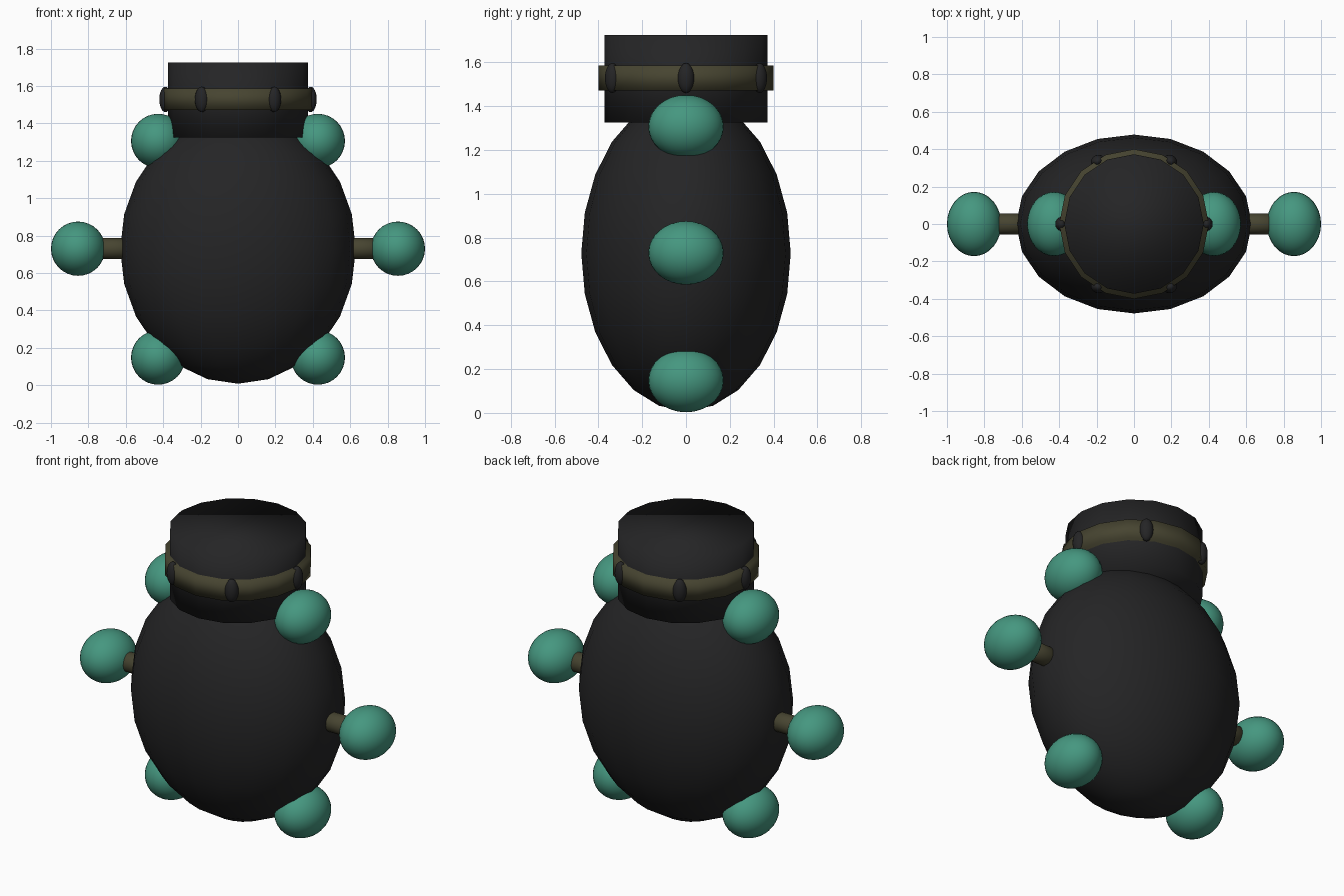
import bpy
from math import cos, sin, radians, pi

cube = bpy.data.objects.get("Cube")
if cube:
    bpy.data.objects.remove(cube, do_unlink=True)


def material(name, color):
    m = bpy.data.materials.new(name)
    m.use_nodes = True
    m.diffuse_color = (*color, 1)
    m.node_tree.nodes["Principled BSDF"].inputs["Base Color"].default_value = (*color, 1)
    return m


black = material("charcoal black", (0.018, 0.018, 0.019))
olive = material("dark olive", (0.062, 0.058, 0.03))
green = material("sea green", (0.06, 0.31, 0.215))


def finish(name, mat, scale=(1, 1, 1)):
    ob = bpy.context.object
    ob.name = name
    ob.scale = scale
    ob.data.materials.append(mat)
    bpy.ops.object.shade_smooth()
    return ob


def ellipsoid(name, mat, loc, radii, segments=32, rings=16):
    bpy.ops.mesh.primitive_uv_sphere_add(segments=segments, ring_count=rings, radius=1, location=loc)
    return finish(name, mat, radii)


def cylinder(name, mat, loc, radius, depth, sides=16, rot=(0, 0, 0)):
    bpy.ops.mesh.primitive_cylinder_add(vertices=sides, radius=radius, depth=depth,
                                        location=loc, rotation=rot)
    return finish(name, mat)


# Main body and the neck on top of it
ellipsoid("body", black, (0, 0, 0.728), (0.63, 0.478, 0.72), 20, 12)
cylinder("neck", black, (0, 0, 1.525), 0.373, 0.4)

# Collar band with six studs
cylinder("collar", olive, (0, 0, 1.528), 0.4, 0.115)
for i in range(6):
    a = radians(60 * i)
    stud = ellipsoid(f"collar_stud_{i + 1}", black,
                     (0.388 * cos(a), 0.388 * sin(a), 1.528), (0.033, 0.038, 0.068), 16, 12)
    stud.rotation_euler.z = a

# Arms and balls on both sides
ball = (0.145, 0.172, 0.145)
for side, s in (("left", 1), ("right", -1)):
    cylinder(f"{side}_arm", olive, (s * 0.66, 0, 0.73), 0.056, 0.3, 16, (0, pi / 2, 0))
    ellipsoid(f"{side}_hand", green, (s * 0.855, 0, 0.73), ball)
    ellipsoid(f"{side}_shoulder", green, (s * 0.427, 0, 1.306), ball)
    ellipsoid(f"{side}_foot", green, (s * 0.427, 0, 0.148), ball)
